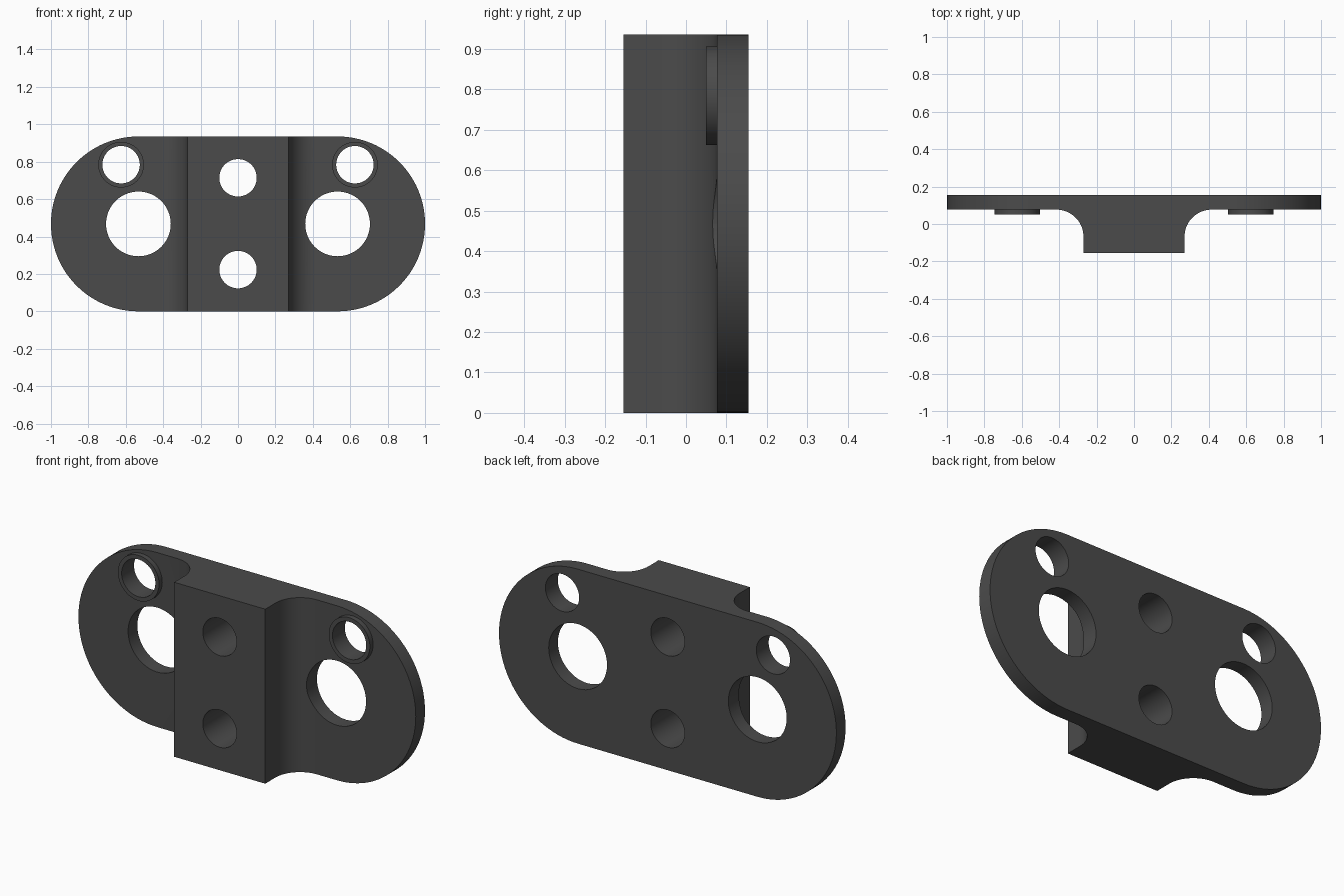
import bpy, bmesh, math
from mathutils import Vector

if "Cube" in bpy.data.objects:
    bpy.data.objects.remove(bpy.data.objects["Cube"])

H = 0.935                 # total height
R = H / 2                 # radius of the rounded ends
CX = 1 - R                # centre of the rounded ends
BACK, FACE, FRONT = 0.155, 0.077, -0.155

mat = bpy.data.materials.new("dark_grey")
mat.diffuse_color = (0.07, 0.07, 0.07, 1)
mat.use_nodes = True
mat.node_tree.nodes["Principled BSDF"].inputs["Base Color"].default_value = mat.diffuse_color


def prism(name, points, offset):
    """Extrude a closed outline of 3D points by an offset vector."""
    bm = bmesh.new()
    face = bm.faces.new([bm.verts.new(p) for p in points])
    new = bmesh.ops.extrude_face_region(bm, geom=[face])["geom"]
    bmesh.ops.translate(bm, vec=Vector(offset),
                        verts=[v for v in new if isinstance(v, bmesh.types.BMVert)])
    bmesh.ops.recalc_face_normals(bm, faces=bm.faces[:])
    mesh = bpy.data.meshes.new(name)
    bm.to_mesh(mesh)
    bm.free()
    mesh.materials.append(mat)
    obj = bpy.data.objects.new(name, mesh)
    bpy.context.collection.objects.link(obj)
    return obj


def arc(cx, cy, r, a0, a1, n):
    """Points on an arc, angles in degrees."""
    angles = [math.radians(a0 + (a1 - a0) * i / n) for i in range(n + 1)]
    return [(cx + r * math.cos(a), cy + r * math.sin(a)) for a in angles]


def cylinder(name, x, z, r, y0, y1):
    circle = arc(x, z, r, 0, 360, 64)[:-1]
    return prism(name, [(px, y0, pz) for px, pz in circle], (0, y1 - y0, 0))


def combine(target, tool, operation):
    mod = target.modifiers.new(operation, 'BOOLEAN')
    mod.object, mod.operation, mod.solver = tool, operation, 'EXACT'
    bpy.context.view_layer.objects.active = target
    bpy.ops.object.modifier_apply(modifier=mod.name)
    bpy.data.objects.remove(tool)


# Back plate with rounded ends
outline = arc(CX, R, R, -90, 90, 48) + arc(-CX, R, R, 90, 270, 48)
bracket = prism("bracket", [(x, FACE, z) for x, z in outline], (0, BACK - FACE, 0))

# Central block, flaring into the plate through concave fillets
W, F = 0.27, 0.145
side = [(W, FRONT)] + arc(W + F, FACE - F, F, 180, 90, 16) + [(W + F, 0.115)]
profile = side + [(-x, y) for x, y in reversed(side)]
combine(bracket, prism("block", [(x, y, 0) for x, y in profile], (0, 0, H)), 'UNION')

# Raised collars around the upper holes
for s in (-1, 1):
    combine(bracket, cylinder("collar", s * 0.625, 0.784, 0.122, 0.05, 0.115), 'UNION')

# Through holes: large side holes, upper holes, block holes
holes = [(s * x, z, r) for s in (-1, 1) for x, z, r in ((CX, R, 0.173), (0.625, 0.784, 0.1))]
holes += [(0, 0.223, 0.1), (0, 0.714, 0.1)]
for x, z, r in holes:
    combine(bracket, cylinder("hole_cutter", x, z, r, -0.3, 0.3), 'DIFFERENCE')

# Smooth curves, crisp edges
bpy.ops.object.select_all(action='DESELECT')
bracket.select_set(True)
bpy.context.view_layer.objects.active = bracket
bpy.ops.object.shade_smooth_by_angle(angle=math.radians(30))
